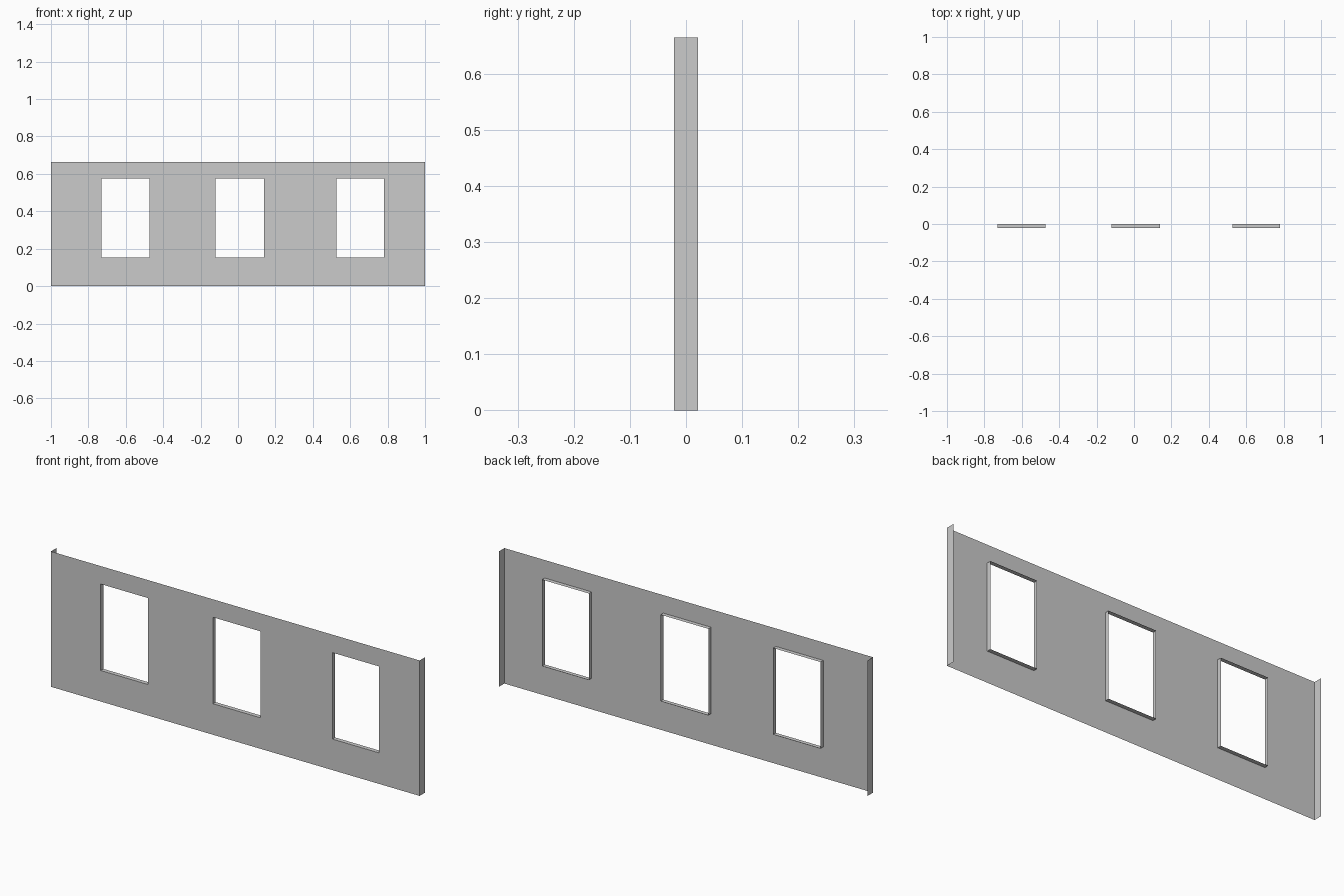
import bpy, bmesh

if "Cube" in bpy.data.objects:
    bpy.data.objects.remove(bpy.data.objects["Cube"])

HALF, TOP = 1.0, 0.664
FRONT, BACK, REVEAL = -0.021, 0.021, 0.0
SILL, HEAD = 0.152, 0.576
WINDOWS = [(-0.73, -0.473), (-0.121, 0.138), (0.527, 0.781)]


def make_object(name, quads):
    """Build a flat-shaded mesh from quads, welding shared corners."""
    bm = bmesh.new()
    for quad in quads:
        bm.faces.new([bm.verts.new(co) for co in quad])
    bmesh.ops.remove_doubles(bm, verts=bm.verts, dist=1e-5)
    mesh = bpy.data.meshes.new(name)
    bm.to_mesh(mesh)
    bm.free()
    obj = bpy.data.objects.new(name, mesh)
    bpy.context.collection.objects.link(obj)
    return obj


# Thin front panel: a grid of quads that skips the window openings
xs = sorted([-HALF, HALF] + [x for w in WINDOWS for x in w])
zs = [0, SILL, HEAD, TOP]
panel = []
for i, (x0, x1) in enumerate(zip(xs, xs[1:])):
    for j, (z0, z1) in enumerate(zip(zs, zs[1:])):
        if i % 2 == 1 and j == 1:
            continue
        panel.append([(x0, FRONT, z0), (x1, FRONT, z0), (x1, FRONT, z1), (x0, FRONT, z1)])
make_object("wall_panel", panel)

# End returns folding back from both ends
for side, name in ((-1, "end_return_left"), (1, "end_return_right")):
    x = side * HALF
    quad = [(x, FRONT, 0), (x, BACK, 0), (x, BACK, TOP), (x, FRONT, TOP)]
    make_object(name, [quad if side > 0 else quad[::-1]])

# Window reveals: open sleeves behind each opening, facing inwards
for n, (x0, x1) in enumerate(WINDOWS, 1):
    ring = [(x0, SILL), (x1, SILL), (x1, HEAD), (x0, HEAD)]
    sleeve = []
    for (ax, az), (bx, bz) in zip(ring, ring[1:] + ring[:1]):
        sleeve.append([(ax, FRONT, az), (bx, FRONT, bz), (bx, REVEAL, bz), (ax, REVEAL, az)])
    make_object(f"window_reveal_{n}", sleeve)
